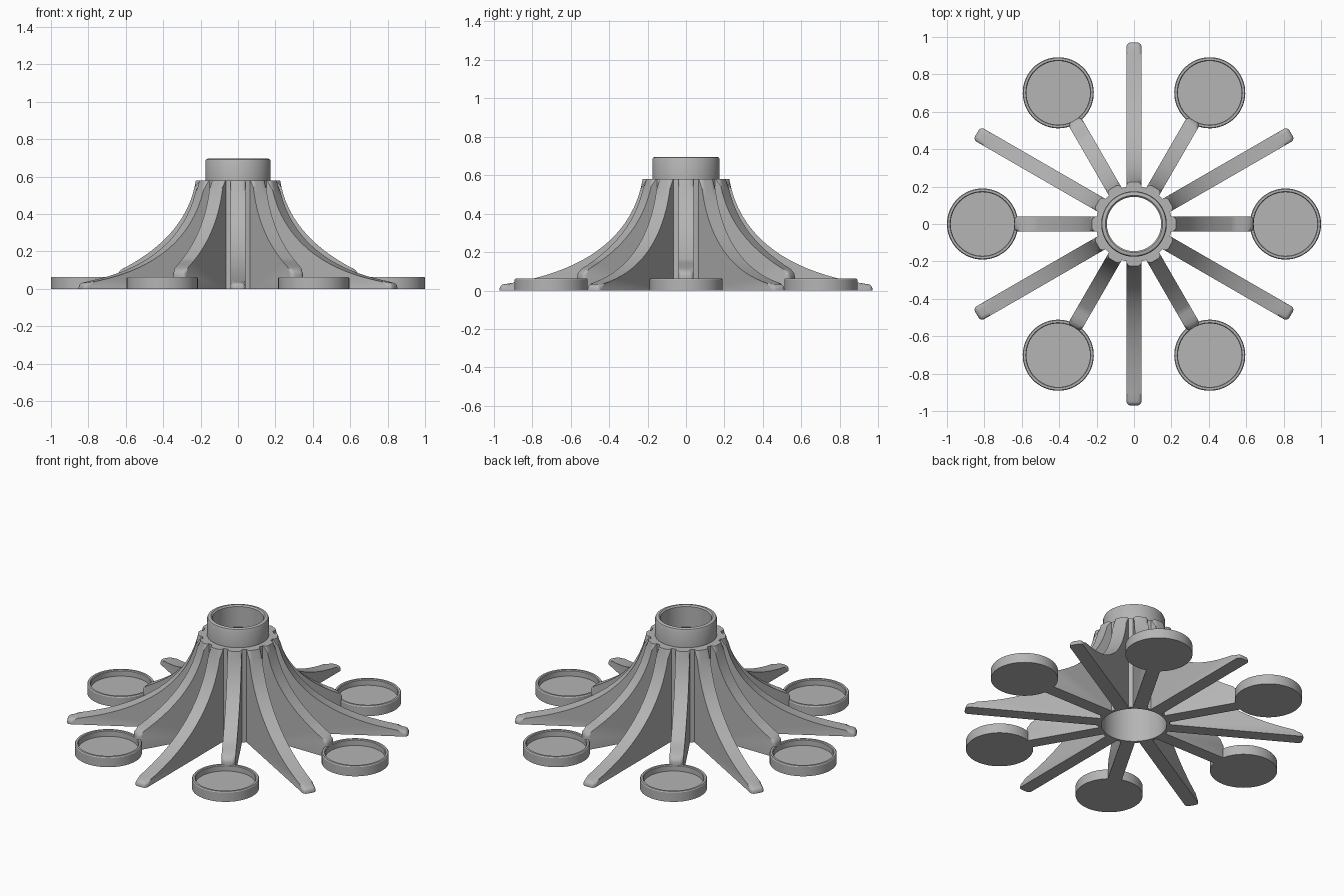
import bpy, bmesh
from math import radians, cos, sin, pi
from mathutils import Matrix, Vector
from mathutils.geometry import interpolate_bezier

cube = bpy.data.objects.get("Cube")
if cube:
    bpy.data.objects.remove(cube, do_unlink=True)

grey = bpy.data.materials.new("plain grey")
grey.use_nodes = True
colour = (0.46, 0.46, 0.46, 1)
grey.diffuse_color = colour
grey.node_tree.nodes["Principled BSDF"].inputs["Base Color"].default_value = colour


def add_object(name, bm):
    bmesh.ops.recalc_face_normals(bm, faces=bm.faces)
    mesh = bpy.data.meshes.new(name)
    bm.to_mesh(mesh)
    bm.free()
    mesh.materials.append(grey)
    ob = bpy.data.objects.new(name, mesh)
    bpy.context.collection.objects.link(ob)
    bpy.ops.object.select_all(action="DESELECT")
    ob.select_set(True)
    bpy.context.view_layer.objects.active = ob
    bpy.ops.object.shade_smooth_by_angle(angle=radians(32))
    return ob


def lathe(name, profile, closed, steps=64):
    """Spin an (r, z) profile about the z axis."""
    bm = bmesh.new()
    rings = []
    for r, z in profile:
        if r == 0:
            rings.append([bm.verts.new((0, 0, z))] * steps)
        else:
            rings.append([bm.verts.new((r * cos(2 * pi * i / steps), r * sin(2 * pi * i / steps), z))
                          for i in range(steps)])
    pairs = list(zip(rings, rings[1:]))
    if closed:
        pairs.append((rings[-1], rings[0]))
    for a, b in pairs:
        for i in range(steps):
            j = (i + 1) % steps
            bm.faces.new(list(dict.fromkeys((a[i], a[j], b[j], b[i]))))
    return add_object(name, bm)


def fin(name, tip_r, tip_z, handle_top, handle_tip):
    """Curved radial fin along +x with rounded outer edges."""
    top = Vector((0.225, 0.58))
    tip = Vector((tip_r, tip_z))
    curve = interpolate_bezier(top, top + Vector(handle_top), tip + Vector(handle_tip), tip, 20)
    outline = [(p[0], p[1]) for p in curve] + [(tip_r, 0), (0.193, 0), (0.193, 0.58)]
    count = len(curve)
    bm = bmesh.new()
    sides = [[bm.verts.new((r, y, z)) for r, z in outline] for y in (-0.04, 0.04)]
    bm.faces.new(sides[0])
    bm.faces.new(sides[1][::-1])
    n = len(outline)
    for i in range(n):
        j = (i + 1) % n
        bm.faces.new((sides[0][i], sides[0][j], sides[1][j], sides[1][i]))
    # Round the long outer edges and the tip corners
    edges = [bm.edges.get((s[i], s[i + 1])) for s in sides for i in range(count)]
    edges.append(bm.edges.get((sides[0][count - 1], sides[1][count - 1])))
    bmesh.ops.bevel(bm, geom=edges, offset=0.022, segments=4, profile=0.5,
                    affect="EDGES", clamp_overlap=True)
    return add_object(name, bm)


def repeat(source, start):
    """Set six copies around the hub, sharing one mesh."""
    for i in range(6):
        ob = source if i == 0 else source.copy()
        if i:
            bpy.context.collection.objects.link(ob)
        ob.matrix_world = Matrix.Rotation(radians(start + 60 * i), 4, "Z")


# Hollow hub with a narrower collar on top
lathe("hub_tube", [(0.185, 0), (0.203, 0), (0.203, 0.58), (0.175, 0.58), (0.175, 0.683),
                   (0.171, 0.692), (0.163, 0.696), (0.153, 0.696), (0.145, 0.688),
                   (0.145, 0.56), (0.185, 0.52)], True)

# Long legs between the dishes, short legs reaching the dishes
repeat(fin("long_leg", 0.97, 0.03, (0.06, -0.34), (-0.38, 0.05)), 30)
repeat(fin("short_leg", 0.64, 0.095, (0.04, -0.24), (-0.2, 0.1)), 0)

# Shallow round dishes
dish = lathe("dish", [(0, 0), (0.19, 0), (0.19, 0.057), (0.186, 0.063), (0.174, 0.063),
                      (0.17, 0.058), (0.17, 0.025), (0, 0.025)], False)
dish.data.transform(Matrix.Translation((0.81, 0, 0)))
repeat(dish, 0)
